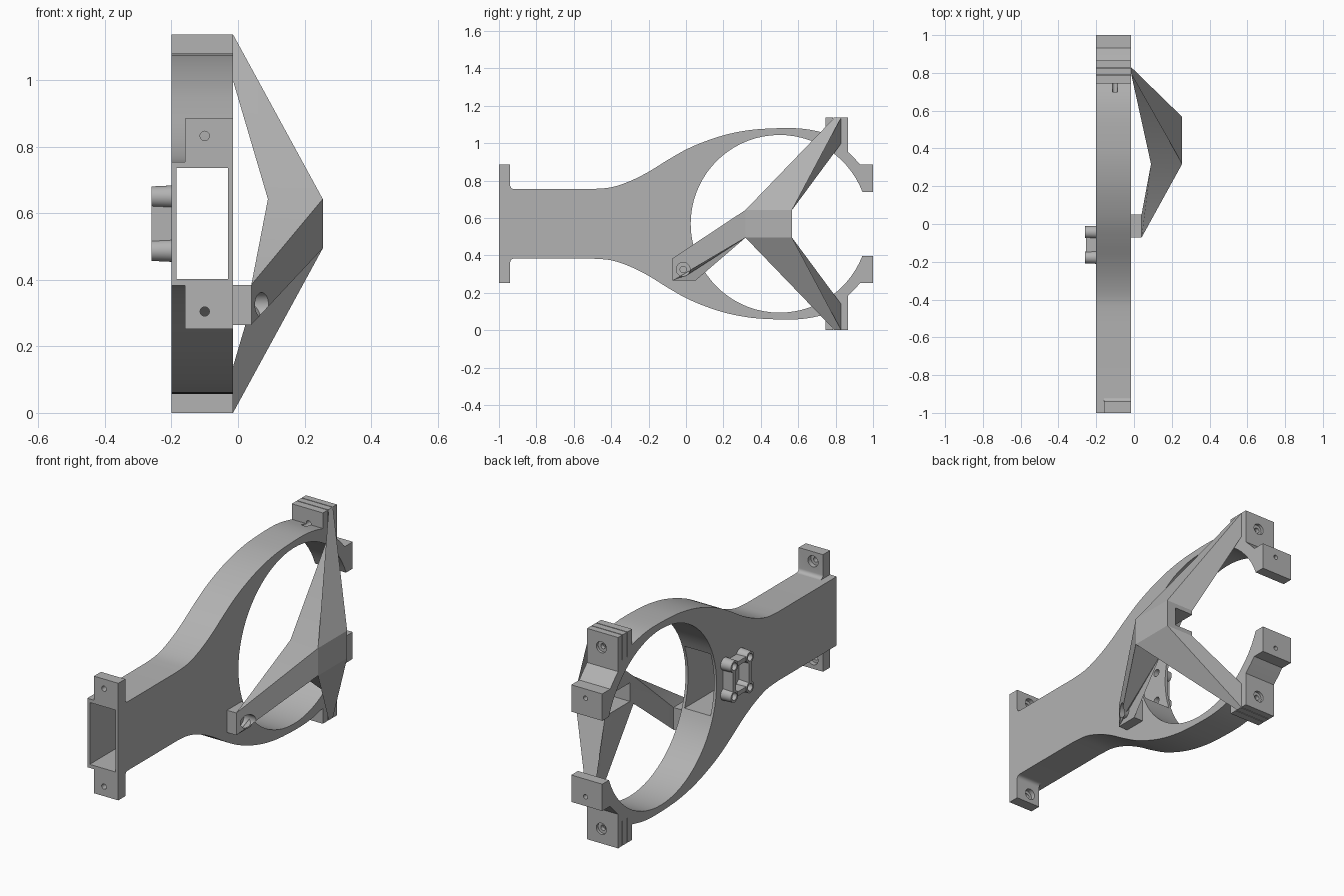
import bpy, bmesh, math
from mathutils import Matrix, Vector

if "Cube" in bpy.data.objects:
    bpy.data.objects.remove(bpy.data.objects["Cube"])

ZC = 0.569             # mirror plane height
X0, X1 = -0.2, -0.015  # thickness of the main body
XM = -0.1              # bolt line

grey = bpy.data.materials.new("plain grey")
grey.diffuse_color = (0.45, 0.45, 0.45, 1)
grey.use_nodes = True
grey.node_tree.nodes["Principled BSDF"].inputs["Base Color"].default_value = grey.diffuse_color


def finish(bm, name):
    bmesh.ops.recalc_face_normals(bm, faces=bm.faces[:])
    me = bpy.data.meshes.new(name)
    bm.to_mesh(me)
    bm.free()
    ob = bpy.data.objects.new(name, me)
    bpy.context.collection.objects.link(ob)
    me.materials.append(grey)
    return ob


def box(name, a, b):
    bm = bmesh.new()
    a, b = Vector(a), Vector(b)
    m = Matrix.Translation((a + b) / 2) @ Matrix.Diagonal((*(b - a), 1))
    bmesh.ops.create_cube(bm, size=1, matrix=m)
    return finish(bm, name)


def rod(name, axis, start, length, r, r2=None):
    """Cylinder or cone running from start along +x or +y."""
    bm = bmesh.new()
    d = Vector((1, 0, 0)) if axis == "x" else Vector((0, 1, 0))
    m = Matrix.Translation(Vector(start) + d * length / 2) @ d.to_track_quat('Z', 'Y').to_matrix().to_4x4()
    bmesh.ops.create_cone(bm, cap_ends=True, segments=28, radius1=r,
                          radius2=r if r2 is None else r2, depth=length, matrix=m)
    return finish(bm, name)


def extrude(name, pts, xa, xb):
    """Extrude a (y, z) outline along x."""
    bm = bmesh.new()
    f = bm.faces.new([bm.verts.new((xa, y, z)) for y, z in pts])
    g = bmesh.ops.extrude_face_region(bm, geom=[f])["geom"]
    bmesh.ops.translate(bm, vec=(xb - xa, 0, 0), verts=[v for v in g if isinstance(v, bmesh.types.BMVert)])
    return finish(bm, name)


def cut(ob, *cutters):
    for c in cutters:
        m = ob.modifiers.new("cut", 'BOOLEAN')
        m.operation, m.solver, m.object = 'DIFFERENCE', 'EXACT', c
        bpy.context.view_layer.objects.active = ob
        bpy.ops.object.modifier_apply(modifier=m.name)
        bpy.data.objects.remove(c)


def smooth(ob):
    bpy.ops.object.select_all(action='DESELECT')
    ob.select_set(True)
    bpy.context.view_layer.objects.active = ob
    bpy.ops.object.shade_smooth_by_angle(angle=math.radians(25))


def spline(pts, n=4):
    """Catmull-Rom through points."""
    p = [Vector(q) for q in pts]
    p = [p[0] * 2 - p[1]] + p + [p[-1] * 2 - p[-2]]
    out = []
    for i in range(1, len(p) - 2):
        a, b, c, d = p[i - 1:i + 3]
        for k in range(n):
            t = k / n
            out.append(tuple(0.5 * (2 * b + (c - a) * t + (2 * a - 5 * b + 4 * c - d) * t * t
                                    + (3 * b - a - 3 * c + d) * t ** 3)))
    return out + [tuple(p[-2])]


# main body: straight duct flaring into an open ring with clamp blocks
upper = [(-1, .186)] + spline([(-.5, .186), (-.4, .195), (-.3, .228), (-.2, .278), (-.1, .34),
                               (0, .397), (.1, .44), (.2, .473), (.3, .495), (.4, .507),
                               (.55, .512), (.65, .505), (.745, .485)])
upper += [(.745, .569), (.865, .569), (.865, .385), (.9, .351), (.932, .316), (1, .316), (1, .171)]
R, CY = 0.475, 0.5
a0 = math.asin(.171 / R)
arc = []
for i in range(65):
    a = a0 + (2 * math.pi - 2 * a0) * i / 64
    arc.append((CY + R * math.cos(a), R * math.sin(a)))
outline = upper + arc + [(y, -z) for y, z in reversed(upper)]
body = extrude("duct_and_ring", [(y, ZC + z) for y, z in outline], X0, X1)

# rectangular air passage, from the front opening into the ring
cut(body, box("c", (-.185, -1.1, ZC - .167), (-.03, .3, ZC + .167)))
for s in (1, -1):
    zh, ze = ZC + s * .49, ZC + s * .266
    for y in (.7875, .8275):   # thin joints in the clamp blocks
        lo, hi = sorted((ZC + s * .435, ZC + s * .6))
        cut(body, box("c", (-.3, y - .002, lo), (.1, y + .002, hi)))
    cut(body, rod("c", "y", (XM, .7, zh), .3, .014), rod("c", "y", (XM, .85, zh), .1, .03),
        rod("c", "y", (XM, .9, ze), .2, .012))

# front flanges with filleted roots and bolt holes
for s, name in ((1, "upper_flange"), (-1, "lower_flange")):
    pts = [(-1, .18), (-1, .316), (-.94, .316), (-.94, .206)]
    pts += [(-.92 - .02 * math.cos(t * math.pi / 12), .206 - .02 * math.sin(t * math.pi / 12)) for t in range(1, 7)]
    pts += [(-.92, .18)]
    fl = extrude(name, [(y, ZC + s * z) for y, z in pts], -.16, X1)
    z = ZC + s * .264
    cut(fl, rod("c", "y", (XM, -1.1, z), .3, .014), rod("c", "y", (XM, -.965, z), .1, .03))
    smooth(fl)

# rear mount: four tapered posts joined by thin walls
ya, yb, za, zb = -.177, -.043, ZC - .081, ZC + .081
for y in (ya, yb):
    for z in (za, zb):
        post = rod("mount_post", "x", (-.26, y, z), .065, .031, .034)
        cut(post, rod("c", "x", (-.3, y, z), .2, .02))
        cut(body, rod("c", "x", (-.3, y, z), .15, .02))
        smooth(post)
for y in (ya, yb):
    box("mount_side_wall", (-.26, y - .012, za + .025), (-.195, y + .012, zb - .025))
for z in (za, zb):
    box("mount_cross_wall", (-.255, ya + .025, z - .012), (-.195, yb - .025, z + .012))
smooth(body)

# three-legged brace: hub with lofted legs
bm = bmesh.new()
hx, hy, hz = (.09, .255), (.318, .567), (-.074, .074)
h = {(i, j, k): bm.verts.new((hx[i], hy[j], ZC + hz[k])) for i in (0, 1) for j in (0, 1) for k in (0, 1)}
for i in (0, 1):
    bm.faces.new([h[i, 0, 0], h[i, 1, 0], h[i, 1, 1], h[i, 0, 1]])
bm.faces.new([h[0, 1, 0], h[1, 1, 0], h[1, 1, 1], h[0, 1, 1]])


def loft(loop, *sections):
    for sec in sections:
        new = [bm.verts.new(c) for c in sec]
        for i in range(4):
            bm.faces.new([loop[i], loop[i - 1], new[i - 1], new[i]])
        loop = new
    bm.faces.new(loop)


for k, s in ((1, 1), (0, -1)):
    loft([h[0, 0, k], h[1, 0, k], h[1, 1, k], h[0, 1, k]],
         [(X1, y, ZC + s * z) for y, z in ((.795, .43), (.795, .569), (.83, .569), (.83, .43))])
foot = [(.05, .265), (-.072, .265), (-.072, .385), (.05, .385)]
loft([h[0, 0, 0], h[1, 0, 0], h[1, 0, 1], h[0, 0, 1]],
     [(.04, y, z) for y, z in foot], [(X1, y, z) for y, z in foot])
brace = finish(bm, "three_leg_brace")
# hub pocket and foot bolt hole
cut(brace, box("c", (.05, .35, ZC - .05), (.2, .62, ZC + .05)),
    rod("c", "x", (.02, -.015, .325), .2, .037), rod("c", "x", (-.1, -.015, .325), .2, .017))
smooth(brace)
